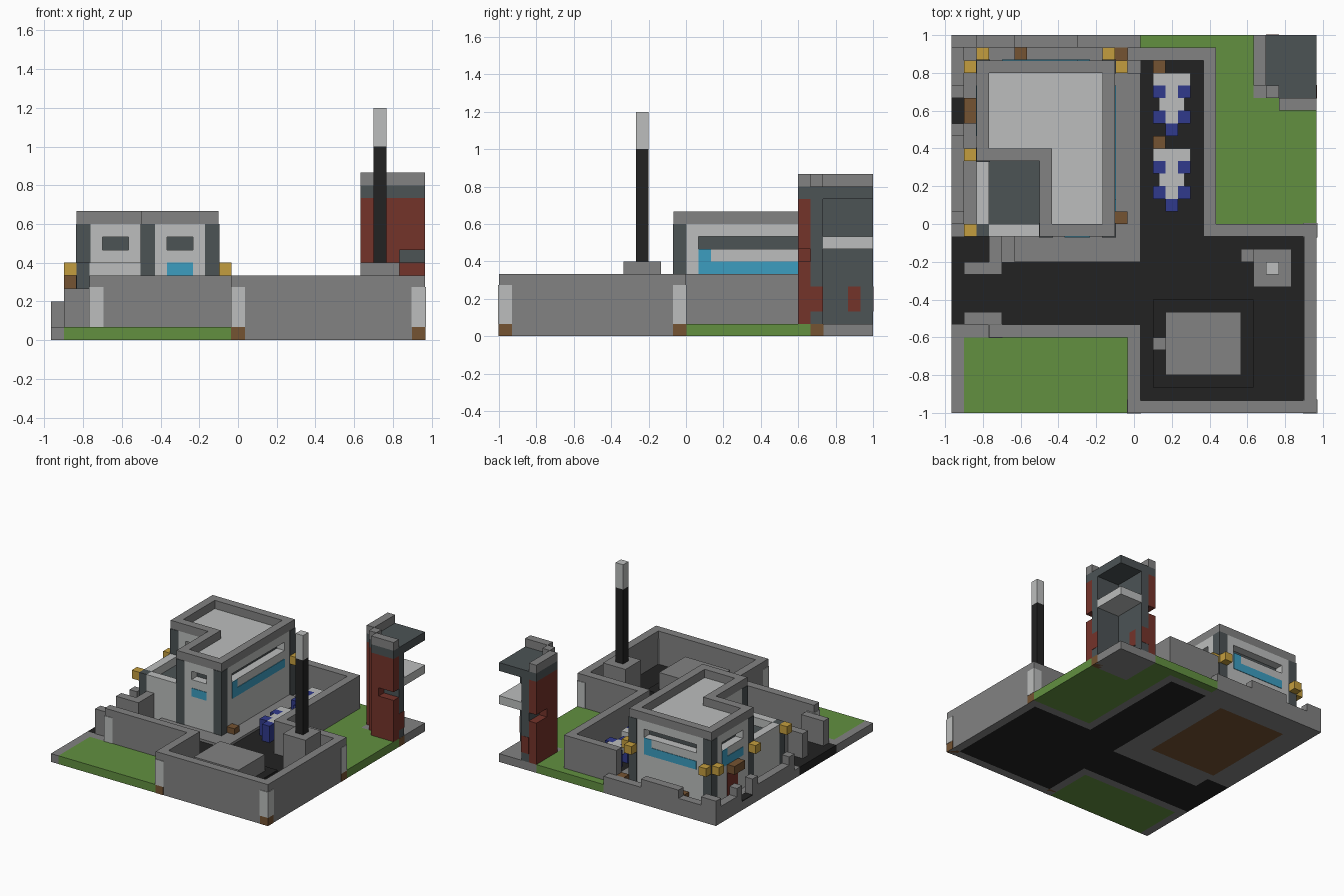
import bpy
import bmesh
from mathutils import Vector

cube = bpy.data.objects.get("Cube")
if cube:
    bpy.data.objects.remove(cube)

UNIT = 1 / 15          # one building block
ORIGIN = Vector((-14.5, -15, 0))


def linear(c):
    return c / 12.92 if c <= 0.04045 else ((c + 0.055) / 1.055) ** 2.4


def material(name, code):
    rgb = [linear(v / 255) for v in bytes.fromhex(code)]
    mat = bpy.data.materials.new(name)
    mat.diffuse_color = (*rgb, 1)
    mat.use_nodes = True
    node = next(n for n in mat.node_tree.nodes if n.type == "BSDF_PRINCIPLED")
    node.inputs["Base Color"].default_value = (*rgb, 1)
    node.inputs["Roughness"].default_value = 0.9
    return mat


concrete = material("concrete grey", "828282")
pale = material("pale grey", "bcbebd")
slate = material("slate grey", "4c5355")
asphalt = material("asphalt black", "222222")
grass = material("grass green", "629040")
wood = material("wood brown", "755332")
brick = material("brick red", "74332a")
gold = material("lamp gold", "c49e3e")
glass = material("glass blue", "3c9dc0")
navy = material("navy blue", "303a8c")


def box(name, mat, x, y, z, grow=0.0):
    """Axis-aligned block given by block ranges; grow makes a thin skin."""
    lo = Vector((x[0], y[0], z[0])) - Vector((grow, grow, 0)) + ORIGIN
    hi = Vector((x[1], y[1], z[1])) + Vector((grow, grow, 0)) + ORIGIN
    bm = bmesh.new()
    bmesh.ops.create_cube(bm, size=1)
    for v in bm.verts:
        v.co = [UNIT * (lo[a] if v.co[a] < 0 else hi[a]) for a in range(len(v.co))]
    mesh = bpy.data.meshes.new(name)
    bm.to_mesh(mesh)
    bm.free()
    mesh.materials.append(mat)
    obj = bpy.data.objects.new(name, mesh)
    bpy.context.collection.objects.link(obj)
    return obj


def block(name, mat, i, j, z, grow=0.0):
    return box(name, mat, (i, i + 1), (j, j + 1), z, grow)


base = (0, 1)
full = (0, 5)
SKIN = 0.06

# Ground tiles
box("front_lawn", grass, (1, 14), (0, 6), base)
box("lawn_curb", concrete, (0, 1), (0, 6), base)
box("back_lawn", grass, (21, 29), (15, 25), base)
box("back_lawn_side", grass, (21, 24), (25, 30), base)
box("back_lawn_strip", grass, (15, 21), (29, 30), base)
box("tower_ground", concrete, (24, 29), (25, 30), base)
block("tower_ground_corner", wood, 28, 25, base, 0.02)
box("courtyard_floor", asphalt, (15, 28), (1, 14), base)
box("side_road", asphalt, (0, 15), (7, 12), base)
box("road_corner", asphalt, (0, 3), (12, 14), base)
box("car_lane", asphalt, (15, 20), (14, 28), base)
box("house_floor", wood, (3, 12), (15, 27), base)
box("plot_front", concrete, (3, 15), (12, 14), base)
box("plot_front_edge", concrete, (0, 15), (14, 15), base)
box("plot_back", concrete, (0, 15), (27, 30), base)
box("plot_west", concrete, (0, 3), (15, 27), base)
box("plot_east", concrete, (12, 15), (15, 27), base)
box("front_walk", concrete, (5, 15), (12, 14), (1, 1.3))
box("east_walk", concrete, (13, 15), (14, 27), (1, 1.3))

# Courtyard walls
box("front_wall", concrete, (14, 29), (0, 1), full)
box("east_wall", concrete, (28, 29), (1, 14), full)
box("inner_cross_wall", concrete, (20, 29), (14, 15), full)
box("lane_wall", concrete, (20, 21), (15, 29), full)
box("lane_back_wall", concrete, (14, 20), (28, 29), full)
box("west_wall", concrete, (14, 15), (1, 6), full)
box("lawn_wall", concrete, (3, 15), (6, 7), full)
box("lawn_wall_foot", concrete, (0, 3), (6, 7), base)

# Pale corner posts with brown feet
for i, j in ((14, 0), (28, 0), (28, 14)):
    block("corner_post", pale, i, j, (1, 4.1), SKIN)
    block("corner_foot", wood, i, j, base, SKIN / 2)
block("wall_end_post", pale, 3, 6, (1, 4.1), SKIN)

# Gate pieces beside the road
for j in (7, 11):
    box("gate_wing", concrete, (1, 4), (j, j + 1), (1, 4))
box("gate_return", concrete, (3, 4), (12, 14), (1, 4))

# Low fence around the house
box("fence_back_corner", concrete, (0, 2), (29, 30), (1, 3))
box("fence_back_low", concrete, (2, 5), (29, 30), (1, 2))
box("fence_back_high", concrete, (5, 10), (29, 30), (1, 3))
box("fence_back_end", concrete, (10, 15), (29, 30), (1, 2))
box("fence_west_back", concrete, (0, 1), (25, 29), (1, 2))
box("fence_west_post", concrete, (0, 1), (25, 26), (2, 3))
box("fence_west_front", concrete, (0, 1), (15, 23), (1, 2))
for j in (15, 22):
    block("fence_post", concrete, 0, j, (2, 3))
box("doorstep", asphalt, (0, 1), (23, 25), (1, 1.1))
block("fence_crate", wood, 5, 28, (1, 2))

# House: L-shaped storeys, split by a recessed window band
wings = (("east_wing", (7, 13), (14, 28)), ("west_wing", (2, 7), (20, 28)))
for name, x, y in wings:
    box(name + "_lower", pale, x, y, (1, 7))
    box(name + "_lintel", pale, x, y, (8, 9))
box("east_window_core", slate, (8, 12), (15, 27), (7, 8))
box("west_window_core", slate, (3, 8), (21, 27), (7, 8))

# Piers fill the window band between openings
band = (7, 8)
box("pier_front_left", pale, (7, 9), (14, 15), band)
box("pier_front_right", pale, (11, 13), (14, 15), band)
box("pier_inner", pale, (7, 8), (15, 21), band)
box("pier_east_front", pale, (12, 13), (15, 16), band)
box("pier_east_back", pale, (12, 13), (26, 28), band)
box("pier_back_east", pale, (11, 12), (27, 28), band)
box("pier_back_west", pale, (2, 4), (27, 28), band)
box("pier_west_back", pale, (2, 3), (26, 27), band)
box("pier_west_front", pale, (2, 3), (20, 22), band)
box("pier_terrace_west", pale, (3, 4), (20, 21), band)
box("pier_terrace_east", pale, (6, 7), (20, 21), band)

# Slate corner columns
for i, j in ((7, 14), (12, 14), (12, 27), (2, 27), (2, 20)):
    block("house_column", slate, i, j, (1, 9), SKIN)

# Parapet following the L outline
rim = (9, 10)
box("parapet_east", concrete, (12, 13), (14, 28), rim)
box("parapet_back", concrete, (2, 12), (27, 28), rim)
box("parapet_west", concrete, (2, 3), (20, 27), rim)
box("parapet_terrace", concrete, (3, 8), (20, 21), rim)
box("parapet_inner", concrete, (7, 8), (14, 20), rim)
box("parapet_front", concrete, (8, 12), (14, 15), rim)

# Terrace in the notch
box("terrace_room", slate, (3, 7), (15, 20), (1, 5))
box("terrace_wall_front", pale, (3, 7), (14, 15), (1, 6))
box("terrace_wall_west", pale, (2, 3), (15, 20), (1, 6))
block("terrace_column", slate, 2, 14, (1, 6))

# Blue window panes
pane = (5, 6)
box("front_pane", glass, (9, 11), (13.94, 14), pane)
box("east_pane", glass, (13, 13.06), (16, 26), pane)
box("east_pane_side", glass, (13, 13.06), (16, 17), (6, 7))
box("back_pane", glass, (4, 11), (28, 28.06), pane)
box("back_pane_side", glass, (10, 11), (28, 28.06), (6, 7))
box("west_pane", glass, (1.94, 2), (22, 26), pane)
box("west_pane_side", glass, (1.94, 2), (25, 26), (6, 7))

# Door, awning, lamps and crates
box("front_door", brick, (1.94, 2), (23, 25), (1, 4))
box("door_awning", wood, (1, 2), (23, 25), (4, 5))
for i, j in ((1, 14), (1, 20), (1, 27), (2, 28), (12, 28), (13, 27)):
    block("wall_lamp", gold, i, j, (5, 6))
for i, j in ((13, 15), (13, 28), (16, 27), (16, 21)):
    block("crate", wood, i, j, (1, 2))

# Parked craft in the lane
for j in (16, 22):
    box("craft_body", pale, (17, 18), (j + 1, j + 5), (2, 3))
    box("craft_rear", pale, (16, 19), (j + 4, j + 5), (2, 3))
    box("craft_middle", pale, (16.5, 18.5), (j + 2, j + 3), (2, 3))
    block("craft_nose", navy, 17, j, (1, 3))
    for i in (16, 18):
        for row in (j + 1, j + 3):
            block("craft_pod", navy, i, row, (1, 3))

# Courtyard platform and chimney
box("platform_base", asphalt, (16, 24), (2, 9), (1, 2))
box("platform_top", concrete, (17, 23), (3, 8), (2, 4))
block("platform_step", concrete, 16, 5, (2, 3))
box("chimney_base", concrete, (24, 27), (10, 13), (1, 6))
block("chimney_step", concrete, 23, 12, (1, 3))
block("chimney_shaft", asphalt, 25, 11, (6, 15))
block("chimney_tip", pale, 25, 11, (15, 18))

# Corner tower: brick outer skin, slate lining, roof and shelf
shells = (("front", (26, 29), (24, 25)), ("corner", (25, 26), (25, 26)),
          ("side", (24, 25), (26, 30)))
for name, x, y in shells:
    box("tower_cap_" + name, concrete, x, y, (12, 13))
    box("tower_collar_" + name, slate, x, y, (11, 12))
    box("tower_brick_lower_" + name, brick, x, y, (1, 6))
    box("tower_brick_upper_" + name, brick, x, y, (7, 11))
box("tower_brick_front_join", brick, (26, 27), (24, 25), (6, 7))
block("tower_brick_corner_join", brick, 25, 25, (6, 7))
box("tower_brick_side_join", brick, (24, 25), (26, 28), (6, 7))
box("tower_lining_front", slate, (26, 29), (25, 26), (1, 11))
box("tower_lining_side", slate, (25, 26), (26, 30), (1, 11))
box("tower_roof_front", slate, (26, 29), (25, 26), (11, 12))
box("tower_roof", slate, (25, 29), (26, 30), (11, 12))
box("tower_shelf", pale, (26, 29), (26, 30), (7, 8))
box("tower_mark_front", brick, (29, 29.03), (25, 26), (2, 4))
box("tower_mark_side", brick, (26, 26.06), (28, 29), (2, 4))
box("tower_mark_back", brick, (25, 26), (30, 30.03), (2, 4))
